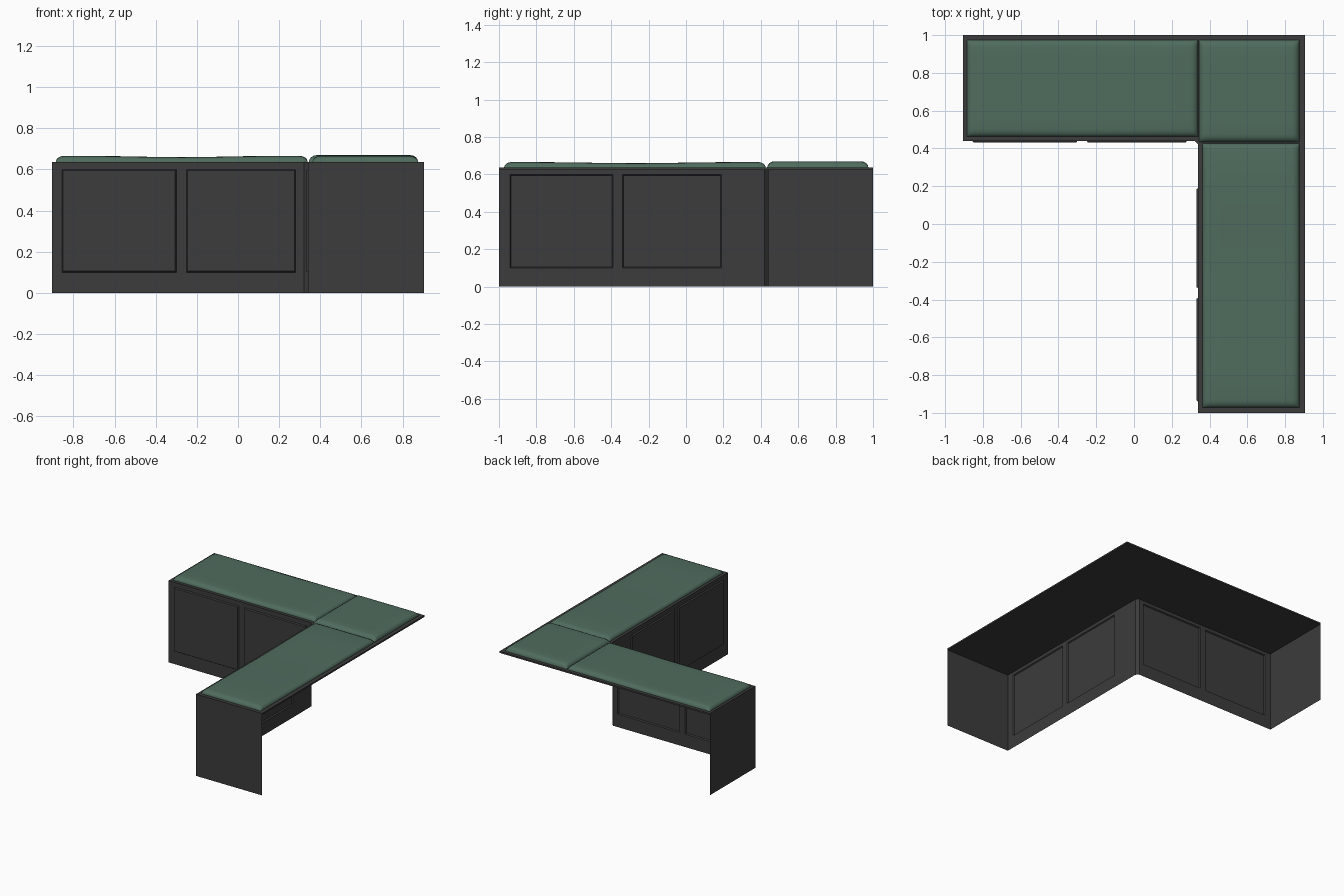
import bpy, bmesh, math

if "Cube" in bpy.data.objects:
    bpy.data.objects.remove(bpy.data.objects["Cube"])

TOP = 0.636      # top of the wooden frame
X, Y = 0.905, 1.0


def material(name, rgb):
    m = bpy.data.materials.new(name)
    m.diffuse_color = (*rgb, 1)
    m.use_nodes = True
    m.node_tree.nodes["Principled BSDF"].inputs["Base Color"].default_value = m.diffuse_color
    return m


dark = material("dark_wood", (0.045, 0.045, 0.045))
green = material("green_fabric", (0.08, 0.15, 0.112))


def finish(bm, name, mat, angle=None):
    me = bpy.data.meshes.new(name)
    bm.to_mesh(me)
    bm.free()
    ob = bpy.data.objects.new(name, me)
    bpy.context.collection.objects.link(ob)
    me.materials.append(mat)
    if angle:
        bpy.context.view_layer.objects.active = ob
        ob.select_set(True)
        bpy.ops.object.shade_smooth_by_angle(angle=math.radians(angle))
        ob.select_set(False)
    return ob


# Base wall: one open sheet following the ends and the inner faces of the L
back_run = [-0.855, -0.30, -0.25, 0.28]
side_run = [0.19, -0.34, -0.39, -0.94]
path = [(-X, Y), (-X, 0.44)] + [(x, 0.44) for x in back_run]
path += [(0.32, 0.44), (0.34, 0.42)] + [(0.34, y) for y in side_run]
path += [(0.34, -Y), (X, -Y)]
levels = [0, 0.10, 0.60, TOP - 0.002]
bm = bmesh.new()
cols = [[bm.verts.new((x, y, z)) for z in levels] for x, y in path]
panels = []
for i in range(len(cols) - 1):
    for j in range(3):
        f = bm.faces.new((cols[i][j], cols[i + 1][j], cols[i + 1][j + 1], cols[i][j + 1]))
        if j == 1 and i in (2, 4, 8, 10):
            panels.append(f)
bm.normal_update()
# Raised door panels
bmesh.ops.inset_individual(bm, faces=panels, thickness=0.008, depth=0.009)
finish(bm, "base_wall", dark)

# L-shaped seat board
bm = bmesh.new()
outline = [(-X, Y), (-X, 0.44), (0.32, 0.44), (0.34, 0.42), (0.34, -Y), (X, -Y), (X, Y)]
face = bm.faces.new([bm.verts.new((x, y, TOP - 0.012)) for x, y in outline])
ext = bmesh.ops.extrude_face_region(bm, geom=[face], use_keep_orig=True)
for v in ext["geom"]:
    if isinstance(v, bmesh.types.BMVert):
        v.co.z = TOP
bmesh.ops.recalc_face_normals(bm, faces=bm.faces)
finish(bm, "seat_board", dark)


# Cushions: grids with rounded borders and an optional dip in the middle
def stations(a, b, n=8):
    edge = [0, 0.004, 0.012, 0.024, 0.04]
    mid = [a + 0.04 + (b - a - 0.08) * k / n for k in range(1, n)]
    return [a + e for e in edge] + mid + [b - e for e in reversed(edge)]


def rounding(d, r=0.04):
    t = min(d / r, 1)
    return math.sqrt(max(0, 1 - (1 - t) ** 2))


def cushion(name, x0, x1, y0, y1, height, dip):
    bm = bmesh.new()
    xs, ys = stations(x0, x1), stations(y0, y1)
    long_x = (x1 - x0) > (y1 - y0)
    grid = []
    for x in xs:
        row = []
        for y in ys:
            h = height * rounding(min(x - x0, x1 - x)) * rounding(min(y - y0, y1 - y))
            t = (x - x0) / (x1 - x0) if long_x else (y - y0) / (y1 - y0)
            h *= 1 - dip * math.sin(math.pi * t) ** 4
            row.append(bm.verts.new((x, y, TOP + 0.002 + h)))
        grid.append(row)
    for i in range(len(xs) - 1):
        for j in range(len(ys) - 1):
            bm.faces.new((grid[i][j], grid[i + 1][j], grid[i + 1][j + 1], grid[i][j + 1]))
    # short skirt down onto the board
    border = [e for e in bm.edges if e.is_boundary]
    ext = bmesh.ops.extrude_edge_only(bm, edges=border)
    for v in ext["geom"]:
        if isinstance(v, bmesh.types.BMVert):
            v.co.z = TOP - 0.004
    bmesh.ops.recalc_face_normals(bm, faces=bm.faces)
    if sum(f.normal.z for f in bm.faces) < 0:
        bmesh.ops.reverse_faces(bm, faces=bm.faces)
    finish(bm, name, green, 50)


cushion("back_cushion", -0.885, 0.338, 0.463, 0.975, 0.028, 0.22)
cushion("corner_cushion", 0.345, 0.875, 0.434, 0.975, 0.032, 0.0)
cushion("side_cushion", 0.362, 0.875, -0.972, 0.426, 0.028, 0.22)
